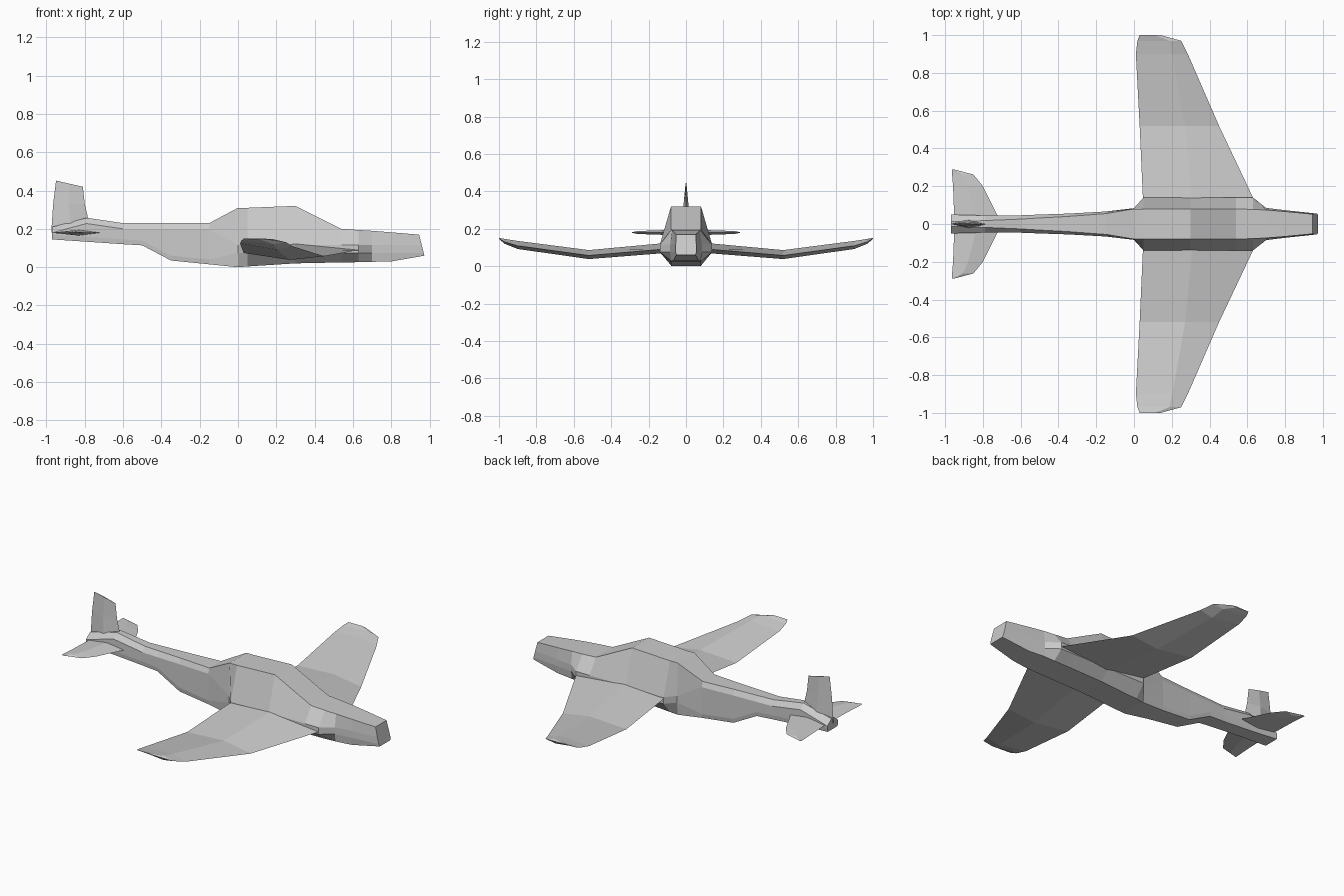
import bpy
import bmesh

if "Cube" in bpy.data.objects:
    bpy.data.objects.remove(bpy.data.objects["Cube"])


def loft(name, rings, mirror=False):
    """Skin a row of equal-sided rings, close both ends, optionally mirror over y."""
    bm = bmesh.new()
    loops = [[bm.verts.new(p) for p in ring] for ring in rings]
    for a, b in zip(loops, loops[1:]):
        for i in range(len(a)):
            bm.faces.new((a[i - 1], a[i], b[i], b[i - 1]))
    bm.faces.new(loops[0])
    bm.faces.new(loops[-1][::-1])
    bmesh.ops.recalc_face_normals(bm, faces=bm.faces)
    mesh = bpy.data.meshes.new(name)
    bm.to_mesh(mesh)
    bm.free()
    obj = bpy.data.objects.new(name, mesh)
    bpy.context.collection.objects.link(obj)
    if mirror:
        mod = obj.modifiers.new("Mirror", 'MIRROR')
        mod.use_axis = (False, True, False)
        mod.use_mirror_merge = False


def body_ring(x, top_w, top, side_w, bottom):
    """Eight-sided section; the side edges follow the wing root ahead of x = 0."""
    upper, lower = (.115, .075) if x >= 0 else (top - .03, bottom + .025)
    base_w = min(side_w * .93, .08)
    half = [(top_w, top), (side_w, upper), (side_w, lower), (base_w, bottom)]
    rake = .25 if x > .9 else 0
    points = half + [(-y, z) for y, z in reversed(half)]
    return [(x - rake * (z - bottom), y, z) for y, z in points]


def diamond(y, lead, trail, top, thick):
    """Four-sided wing section: leading edge, ridge, trailing edge, belly."""
    ridge = trail + (lead - trail) * (.4 + y / 3)
    return [(lead, y, top - .6 * thick), (ridge, y, top),
            (trail, y, top - .25 * thick), (ridge, y, top - thick)]


# Fuselage: x, top half width, top z, side half width, bottom z
loft("fuselage", [body_ring(*s) for s in (
    (.973, .052, .17, .055, .06),
    (.80, .066, .182, .073, .03),
    (.70, .074, .19, .085, .028),
    (.63, .077, .194, .14, .026),
    (.54, .08, .20, .14, .025),
    (.30, .08, .32, .14, .02),
    (.05, .08, .31, .14, .004),
    (0, .08, .31, .084, 0),
    (-.15, .055, .23, .066, .015),
    (-.35, .04, .23, .055, .035),
    (-.50, .032, .23, .05, .114),
    (-.60, .026, .23, .046, .12),
    (-.79, .018, .258, .045, .133),
    (-.97, .012, .21, .05, .145),
)])

# Gull wings: y, leading x, trailing x, top z, thickness
loft("wings", [diamond(*s) for s in (
    (.10, .64, .05, .122, .05),
    (.14, .63, .047, .121, .053),
    (.52, .45, .03, .086, .048),
    (.90, .285, .01, .135, .043),
    (.97, .25, .018, .146, .026),
    (1, .14, .03, .151, .005),
)], mirror=True)

# Tailplane: y, leading x, trailing x, half thickness
loft("tailplane", [
    [(a, y, .18), ((a + b) / 2, y, .18 + t), (b, y, .18), ((a + b) / 2, y, .18 - t)]
    for y, a, b, t in (
        (.04, -.72, -.952, .015),
        (.20, -.80, -.958, .010),
        (.262, -.85, -.963, .007),
        (.288, -.95, -.964, .002),
    )], mirror=True)

# Fin: leading x and z, trailing x and z, half thickness
loft("fin", [
    [(a, 0, z), ((a + b) / 2, t, (z + w) / 2), (b, 0, w), ((a + b) / 2, -t, (z + w) / 2)]
    for a, z, b, w, t in (
        (-.77, .20, -.975, .18, .024),
        (-.80, .33, -.965, .33, .013),
        (-.81, .42, -.95, .452, .003),
    )])
